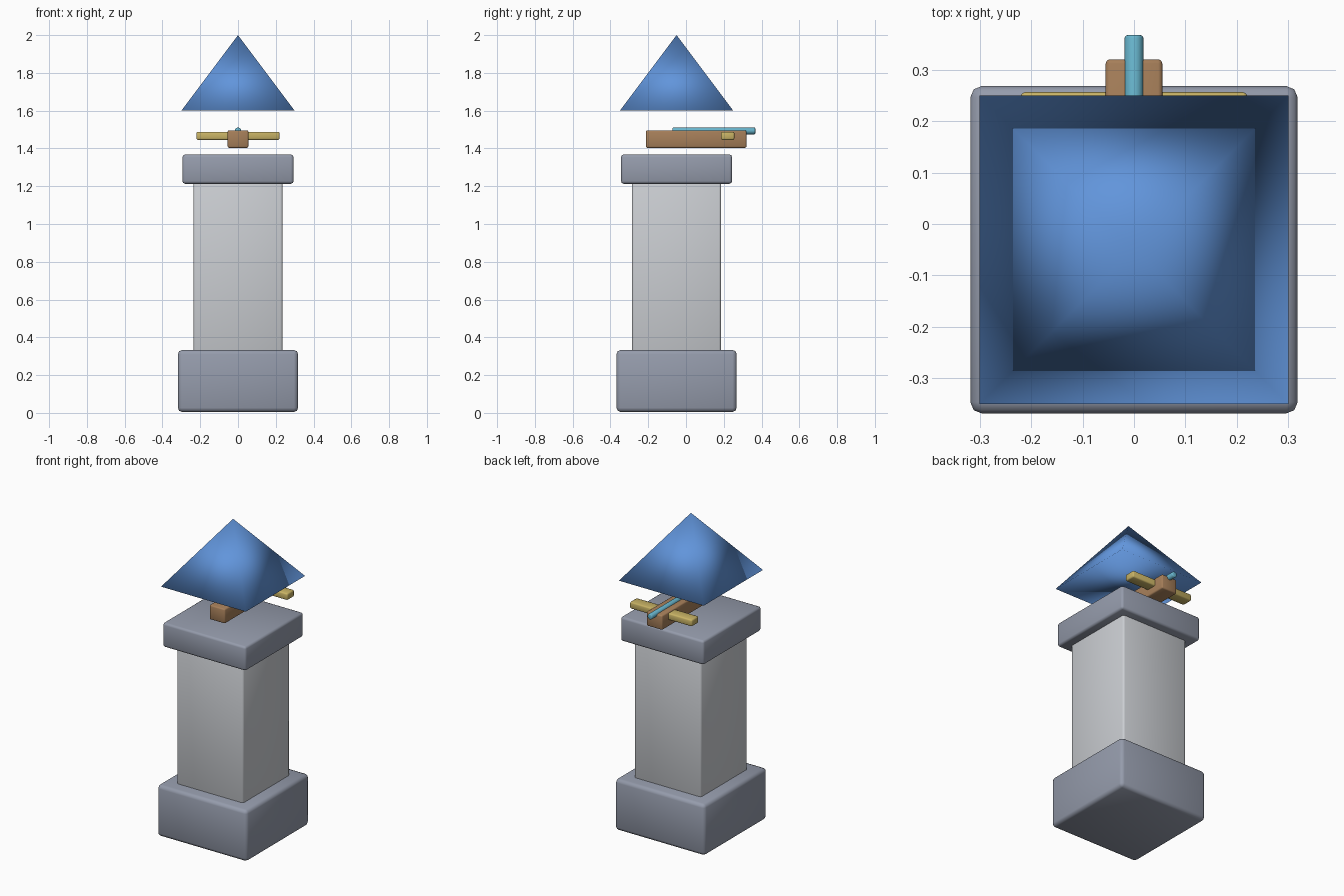
import bpy, bmesh, math
from mathutils import Matrix, Vector

if "Cube" in bpy.data.objects:
    bpy.data.objects.remove(bpy.data.objects["Cube"], do_unlink=True)

CENTRE_Y = -0.05


def material(name, colour):
    mat = bpy.data.materials.new(name)
    mat.use_nodes = True
    mat.diffuse_color = (*colour, 1)
    mat.node_tree.nodes["Principled BSDF"].inputs["Base Color"].default_value = (*colour, 1)
    return mat


STONE = material("dark stone", (0.30, 0.33, 0.41))
WALL = material("light stone", (0.60, 0.62, 0.65))
ROOF = material("blue roof", (0.12, 0.30, 0.71))
WOOD = material("brown wood", (0.38, 0.21, 0.10))
GOLD = material("yellow brass", (0.58, 0.45, 0.13))
CYAN = material("cyan glow", (0.14, 0.47, 0.62))


def finish(bm, name, mat, bevel=0):
    mesh = bpy.data.meshes.new(name)
    bm.to_mesh(mesh)
    bm.free()
    mesh.materials.append(mat)
    mesh.polygons.foreach_set("use_smooth", [True] * len(mesh.polygons))
    obj = bpy.data.objects.new(name, mesh)
    bpy.context.collection.objects.link(obj)
    if bevel:
        mod = obj.modifiers.new("Bevel", "BEVEL")
        mod.width = bevel
        mod.segments = 2
        mod.limit_method = "ANGLE"
        mod.angle_limit = math.radians(40)
    return obj


def block(name, mat, half_x, y_range, z_range, bevel):
    """Rounded box, symmetric in x."""
    (y0, y1), (z0, z1) = y_range, z_range
    centre = Vector((0, (y0 + y1) / 2, (z0 + z1) / 2))
    size = Matrix.Diagonal((2 * half_x, y1 - y0, z1 - z0, 1))
    bm = bmesh.new()
    bmesh.ops.create_cube(bm, size=1, matrix=Matrix.Translation(centre) @ size)
    return finish(bm, name, mat, bevel)


def square_block(name, mat, half, z_range, bevel):
    return block(name, mat, half, (CENTRE_Y - half, CENTRE_Y + half), z_range, bevel)


# Tower masonry
square_block("tower_base", STONE, 0.318, (0.005, 0.333), 0.022)
square_block("tower_shaft", WALL, 0.236, (0.30, 1.25), 0.012)
square_block("tower_cap", STONE, 0.294, (1.213, 1.368), 0.014)

# Hollow roof: an inner pyramid wrapped by an inward-facing outer shell
bm = bmesh.new()
for half, base, apex, inward in ((0.30, 1.60, 2.0, True), (0.236, 1.645, 1.95, False)):
    place = Matrix.Translation((0, CENTRE_Y, (base + apex) / 2)) @ Matrix.Rotation(math.pi / 4, 4, "Z")
    made = bmesh.ops.create_cone(bm, cap_ends=True, segments=4, radius1=half * math.sqrt(2),
                                 radius2=0, depth=apex - base, matrix=place)
    bmesh.ops.remove_doubles(bm, verts=made["verts"], dist=0.0001)
    faces = [f for f in bm.faces if all(abs(v.co.x) <= half + 0.001 for v in f.verts)
             and (inward or max(abs(v.co.x) for v in f.verts) < half + 0.001)]
    bmesh.ops.recalc_face_normals(bm, faces=faces)
    if inward:
        bmesh.ops.reverse_faces(bm, faces=faces)
finish(bm, "roof", ROOF)

# Crossbow: stock, cross arm and bolt
block("crossbow_stock", WOOD, 0.055, (-0.212, 0.32), (1.403, 1.496), 0.008)
block("crossbow_arm", GOLD, 0.22, (0.185, 0.256), (1.445, 1.488), 0.008)

bm = bmesh.new()
lie_along_y = Matrix.Translation((0, 0.148, 1.493)) @ Matrix.Rotation(math.pi / 2, 4, "X")
bmesh.ops.create_cone(bm, cap_ends=True, segments=12, radius1=0.018, radius2=0.018,
                      depth=0.438, matrix=lie_along_y)
finish(bm, "crossbow_bolt", CYAN, 0.005)
